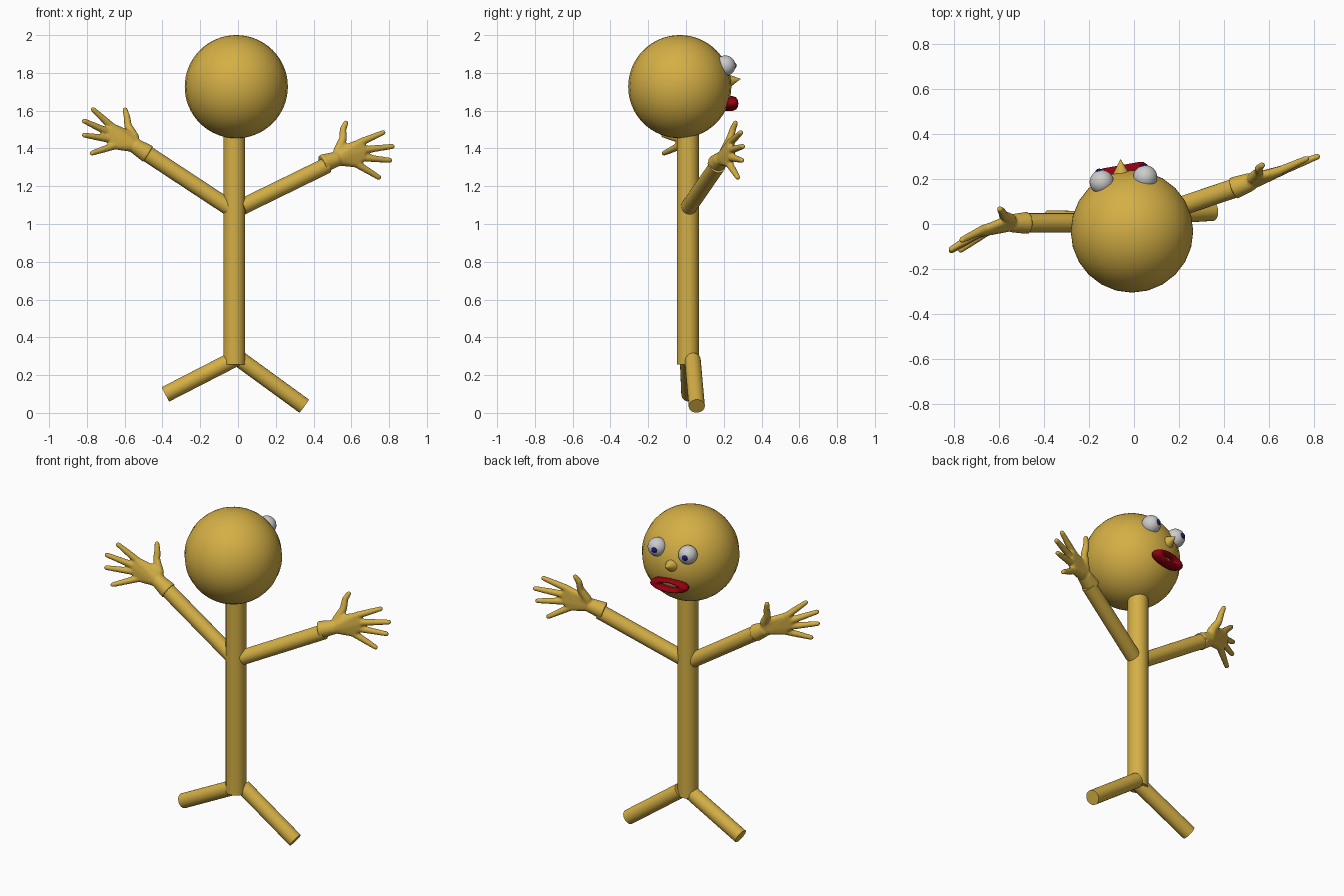
import bpy, bmesh, math
from mathutils import Vector, Matrix

if "Cube" in bpy.data.objects:
    bpy.data.objects.remove(bpy.data.objects["Cube"])


def material(name, rgb):
    m = bpy.data.materials.new(name)
    m.diffuse_color = (*rgb, 1)
    m.use_nodes = True
    m.node_tree.nodes["Principled BSDF"].inputs["Base Color"].default_value = m.diffuse_color
    return m


GOLD = material("gold", (0.66, 0.43, 0.06))
WHITE = material("eye_white", (0.8, 0.8, 0.8))
BLUE = material("pupil_blue", (0.01, 0.01, 0.18))
RED = material("lip_red", (0.3, 0.0, 0.005))


def finish(name, bm, mat, angle=40):
    me = bpy.data.meshes.new(name)
    bmesh.ops.recalc_face_normals(bm, faces=bm.faces)
    bm.to_mesh(me)
    bm.free()
    ob = bpy.data.objects.new(name, me)
    bpy.context.collection.objects.link(ob)
    me.materials.append(mat)
    bpy.ops.object.select_all(action='DESELECT')
    ob.select_set(True)
    bpy.context.view_layer.objects.active = ob
    bpy.ops.object.shade_smooth_by_angle(angle=math.radians(angle))
    return ob


def ball(name, centre, r, mat, seg=24, rings=24, scale=(1, 1, 1)):
    bm = bmesh.new()
    bmesh.ops.create_uvsphere(bm, u_segments=seg, v_segments=rings, radius=r)
    bmesh.ops.scale(bm, vec=scale, verts=bm.verts)
    bmesh.ops.translate(bm, vec=centre, verts=bm.verts)
    return finish(name, bm, mat)


def rod(name, a, b, r1, r2, mat):
    a, b = Vector(a), Vector(b)
    bm = bmesh.new()
    rot = (b - a).to_track_quat('Z', 'Y').to_matrix().to_4x4()
    bmesh.ops.create_cone(bm, cap_ends=True, segments=24, radius1=r1, radius2=r2,
                          depth=(b - a).length,
                          matrix=Matrix.Translation((a + b) / 2) @ rot)
    return finish(name, bm, mat)


def add_hull(bm, spheres):
    """Convex skin around a set of (centre, radius) spheres."""
    tmp = bmesh.new()
    for c, r in spheres:
        bmesh.ops.create_icosphere(tmp, subdivisions=2, radius=r,
                                   matrix=Matrix.Translation(c))
    res = bmesh.ops.convex_hull(tmp, input=tmp.verts)
    junk = {g for g in res["geom_interior"] if isinstance(g, bmesh.types.BMVert)}
    bmesh.ops.delete(tmp, geom=list(junk), context='VERTS')
    me = bpy.data.meshes.new("tmp")
    tmp.to_mesh(me)
    tmp.free()
    bm.from_mesh(me)
    bpy.data.meshes.remove(me)


def hand(name, cuff, fingers, thumb):
    bm = bmesh.new()
    c0, c1 = Vector(cuff[0]), Vector(cuff[1])
    # flared cuff
    rot = (c1 - c0).to_track_quat('Z', 'Y').to_matrix().to_4x4()
    bmesh.ops.create_cone(bm, cap_ends=True, segments=20, radius1=0.05, radius2=0.04,
                          depth=(c1 - c0).length,
                          matrix=Matrix.Translation((c0 + c1) / 2) @ rot)
    # palm
    add_hull(bm, [(c1, 0.036)] + [(Vector(b), 0.021) for b, _ in fingers])
    add_hull(bm, [(c1, 0.036), (Vector(thumb[0]), 0.024), (Vector(fingers[0][0]), 0.018)])
    # fingers and thumb
    for b, t in fingers:
        b, t = Vector(b), Vector(t)
        t -= (t - b).normalized() * 0.012
        m = b.lerp(t, 0.5)
        add_hull(bm, [(b, 0.021), (m, 0.018)])
        add_hull(bm, [(m, 0.018), (t, 0.014)])
    radii = (0.027, 0.021, 0.018, 0.014)
    for i in range(len(thumb) - 1):
        add_hull(bm, [(Vector(thumb[i]), radii[i]), (Vector(thumb[i + 1]), radii[i + 1])])
    ob = finish(name, bm, GOLD)
    rm = ob.modifiers.new("blend", 'REMESH')
    rm.mode = 'VOXEL'
    rm.voxel_size = 0.006
    rm.use_smooth_shade = True
    sm = ob.modifiers.new("soften", 'SMOOTH')
    sm.factor = 0.5
    sm.iterations = 4


# head, body and limbs
ball("head", (-0.009, -0.033, 1.727), 0.273, GOLD, 24, 32)
rod("body", (-0.02, 0.01, 0.257), (-0.02, 0.01, 1.5), 0.058, 0.058, GOLD)
rod("left_arm", (-0.04, 0.005, 1.082), (-0.49, 0.005, 1.378), 0.043, 0.043, GOLD)
rod("right_arm", (0.02, 0.015, 1.09), (0.47, 0.167, 1.31), 0.043, 0.043, GOLD)
rod("left_leg", (-0.01, 0.01, 0.29), (-0.384, 0.018, 0.098), 0.043, 0.043, GOLD)
rod("right_leg", (0.012, 0.035, 0.282), (0.35, 0.057, 0.036), 0.043, 0.043, GOLD)

# hands: cuff axis, (knuckle, tip) from index to little finger, thumb path
hand("right_hand", [(0.445, 0.16, 1.318), (0.525, 0.19, 1.345)],
     [((0.645, 0.235, 1.431), (0.778, 0.295, 1.488)),
      ((0.664, 0.24, 1.392), (0.828, 0.305, 1.412)),
      ((0.658, 0.24, 1.352), (0.815, 0.300, 1.336)),
      ((0.625, 0.228, 1.32), (0.755, 0.278, 1.241))],
     [(0.53, 0.205, 1.385), (0.556, 0.232, 1.45), (0.556, 0.248, 1.502), (0.571, 0.262, 1.535)])
hand("left_hand", [(-0.475, 0.005, 1.37), (-0.548, 0.003, 1.415)],
     [((-0.672, -0.025, 1.519), (-0.775, -0.075, 1.614)),
      ((-0.688, -0.037, 1.487), (-0.824, -0.118, 1.55)),
      ((-0.683, -0.037, 1.45), (-0.824, -0.125, 1.472)),
      ((-0.651, -0.03, 1.415), (-0.782, -0.122, 1.372))],
     [(-0.55, 0.02, 1.46), (-0.582, 0.04, 1.52), (-0.588, 0.055, 1.568), (-0.598, 0.066, 1.605)])

# eyes and pupils (face looks towards +y)
for side, c in (("left", (-0.144, 0.187, 1.832)), ("right", (0.05, 0.208, 1.838))):
    ball(side + "_eye", c, 0.054, WHITE)
    ball(side + "_pupil", (c[0] - 0.011, c[1] + 0.041, c[2]), 0.019, BLUE, 16, 12)

# nose
rod("nose", (-0.057, 0.215, 1.756), (-0.06, 0.288, 1.768), 0.042, 0.001, GOLD)

# mouth: squashed ring
bm = bmesh.new()
prof = [bm.verts.new((0.08 + 0.033 * math.cos(t), 0.033 * math.sin(t), 0))
        for t in (i * math.tau / 12 for i in range(12))]
edges = [bm.edges.new((prof[i], prof[(i + 1) % 12])) for i in range(12)]
bmesh.ops.spin(bm, geom=prof + edges, cent=(0, 0, 0), axis=(0, 1, 0),
               angle=math.tau, steps=36, use_merge=True)
bmesh.ops.remove_doubles(bm, verts=bm.verts, dist=0.0002)
bmesh.ops.scale(bm, vec=(1.04, 1.0, 0.36), verts=bm.verts)
bmesh.ops.transform(bm, matrix=Matrix.Translation((-0.05, 0.23, 1.638)) @
                    Matrix.Rotation(math.radians(10), 4, 'Z'), verts=bm.verts)
finish("mouth", bm, RED, 80)
